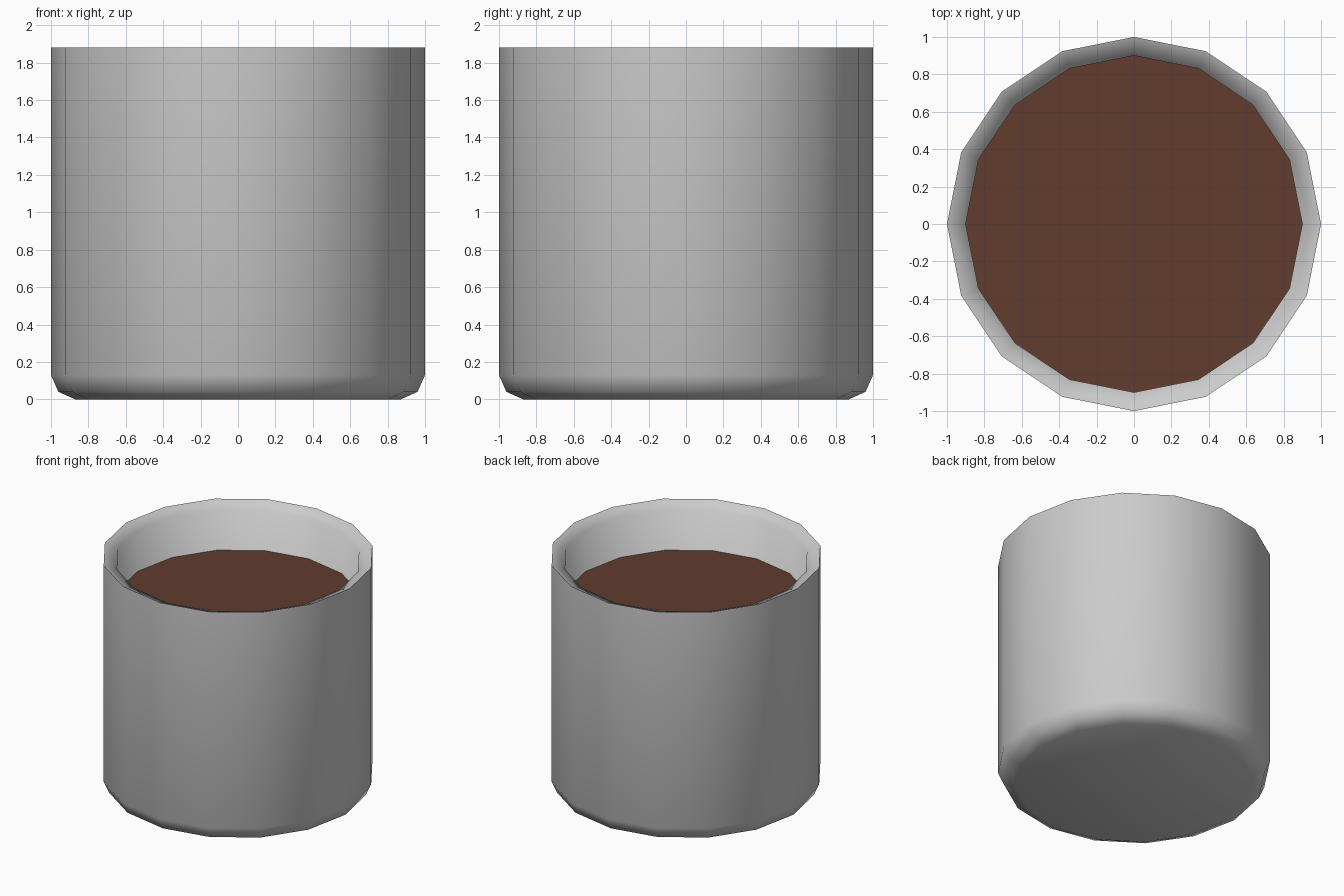
import bpy
import bmesh
import math

if "Cube" in bpy.data.objects:
    bpy.data.objects.remove(bpy.data.objects["Cube"])

SIDES = 16


def material(name, rgb):
    m = bpy.data.materials.new(name)
    m.diffuse_color = (*rgb, 1.0)
    m.use_nodes = True
    m.node_tree.nodes["Principled BSDF"].inputs["Base Color"].default_value = m.diffuse_color
    return m


def lathe(name, profile, mat):
    """Turn (radius, z) points around z; radius 0 closes with an n-gon cap."""
    bm = bmesh.new()
    rings = []
    for r, z in profile:
        rings.append([bm.verts.new((r * math.cos(2 * math.pi * i / SIDES),
                                    r * math.sin(2 * math.pi * i / SIDES), z))
                      for i in range(SIDES)])
    for low, high in zip(rings, rings[1:]):
        for i in range(SIDES):
            j = (i + 1) % SIDES
            bm.faces.new((low[i], low[j], high[j], high[i]))
    if len(rings) > 1:
        bm.faces.new(rings[0][::-1])
    bm.faces.new(rings[-1])
    mesh = bpy.data.meshes.new(name)
    bm.to_mesh(mesh)
    bm.free()
    mesh.materials.append(mat)
    ob = bpy.data.objects.new(name, mesh)
    bpy.context.collection.objects.link(ob)
    bpy.context.view_layer.objects.active = ob
    ob.select_set(True)
    bpy.ops.object.shade_smooth_by_angle(angle=math.radians(75))
    ob.select_set(False)
    return ob


grey = material("ceramic grey", (0.6, 0.6, 0.6))
brown = material("coffee brown", (0.12, 0.045, 0.027))

# Cup: rounded foot, straight wall, rim sloping inward, inner wall and floor
lathe("cup", [(0.87, 0.0), (0.96, 0.04), (1.0, 0.13), (1.0, 1.88),
              (0.9, 1.84), (0.9, 0.13)], grey)

# Drink: flat surface filling the cup
lathe("drink_surface", [(0.9, 1.51)], brown)
